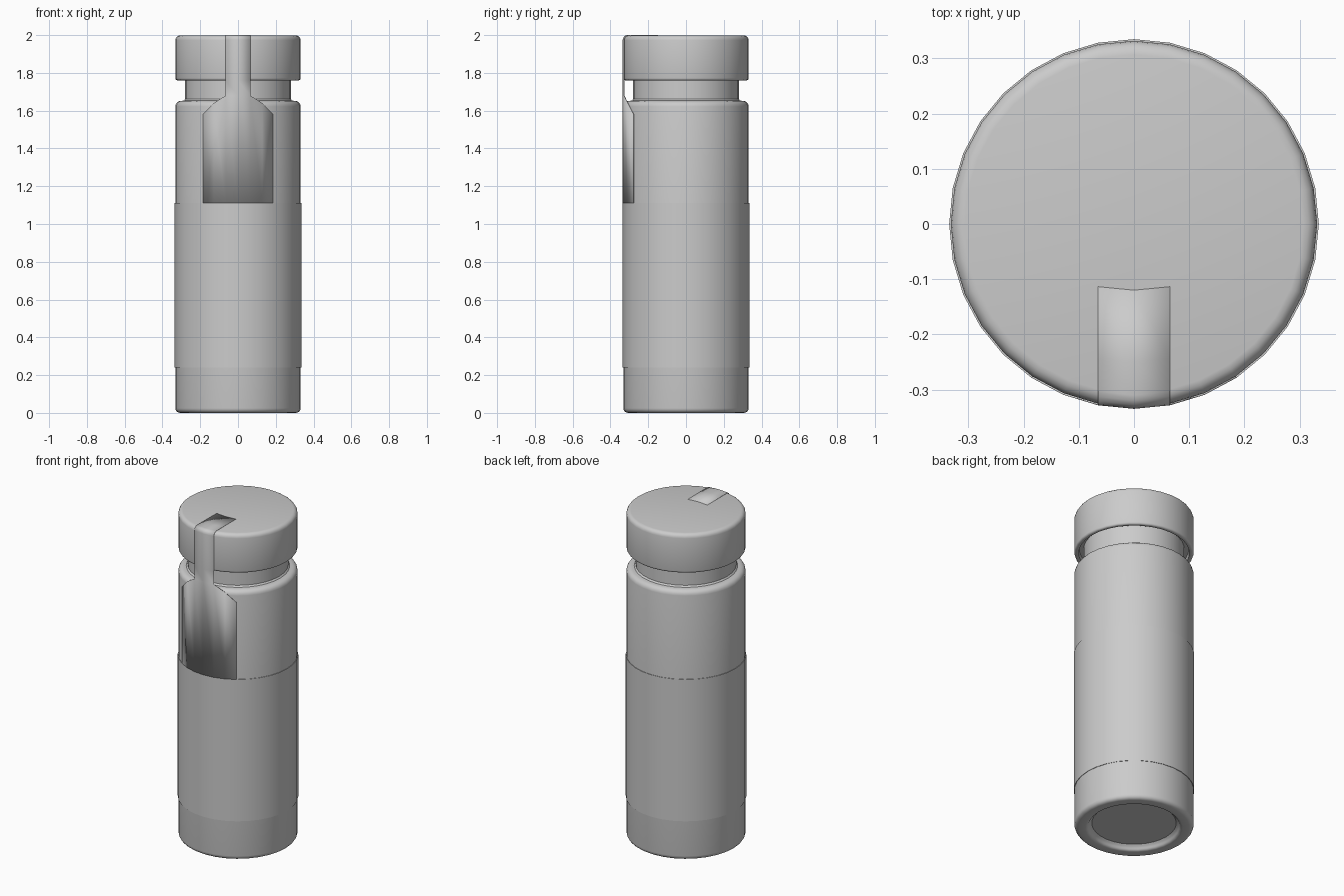
import bpy, bmesh, math

if "Cube" in bpy.data.objects:
    bpy.data.objects.remove(bpy.data.objects["Cube"])

SEG = 32
STEP = 2 * math.pi / SEG
R = 0.332          # body and cap radius
RL = 0.335         # paper radius


def finish(name, bm, angle=35):
    bmesh.ops.recalc_face_normals(bm, faces=bm.faces)
    me = bpy.data.meshes.new(name)
    bm.to_mesh(me)
    bm.free()
    ob = bpy.data.objects.new(name, me)
    bpy.context.collection.objects.link(ob)
    bpy.ops.object.select_all(action='DESELECT')
    ob.select_set(True)
    bpy.context.view_layer.objects.active = ob
    bpy.ops.object.shade_smooth_by_angle(angle=math.radians(angle))
    return ob


def lathe(name, profile, caps=True, closed=False):
    """Turn (radius, z) points around z; cap the ends or close the loop."""
    bm = bmesh.new()
    rings = [[bm.verts.new((r * math.cos(i * STEP), r * math.sin(i * STEP), z))
              for i in range(SEG)] for r, z in profile]
    pairs = list(zip(rings, rings[1:]))
    if closed:
        pairs.append((rings[-1], rings[0]))
    for a, b in pairs:
        for i in range(SEG):
            j = (i + 1) % SEG
            bm.faces.new((a[i], a[j], b[j], b[i]))
    if caps and not closed:
        bm.faces.new(rings[0])
        bm.faces.new(rings[-1])
    return finish(name, bm)


def arc(cr, cz, rad, a0, a1, n=4):
    return [(cr + rad * math.cos(math.radians(a0 + (a1 - a0) * i / n)),
             cz + rad * math.sin(math.radians(a0 + (a1 - a0) * i / n)))
            for i in range(n + 1)]


# Container body: recessed base, rounded foot and shoulder, plain neck
lathe("body", [(0.235, 0.03), (0.245, 0.022)]
      + arc(0.272, 0.022, 0.022, 200, 270)
      + arc(R - 0.025, 0.025, 0.025, 270, 360)
      + arc(R - 0.03, 1.622, 0.03, 0, 90)
      + [(0.288, 1.653), (0.28, 1.662), (0.28, 1.80)])

# Cap with a shallow recess underneath
lathe("cap", [(0.281, 1.79), (0.305, 1.79), (0.308, 1.762)]
      + arc(R - 0.012, 1.772, 0.012, 270, 360, 3)
      + arc(R - 0.025, 1.973, 0.025, 0, 90))

# Label wrapped around the body
lathe("label", [(R - 0.002, 0.24), (RL, 0.24), (RL, 1.11), (R - 0.002, 1.11)],
      closed=True)

# Seal strip: folds over the cap, bridges the neck, flares out onto the body
bm = bmesh.new()
flare = {0: 1.68, 1: 1.68, 2: 1.64, 3: 1.58}
over = ([(0.12, 1.999), (0.25, 2.0)] + arc(RL - 0.025, 1.975, 0.025, 90, 0)
        + [(RL, 1.76)])
cols = {}
for k in range(-3, 4):
    x, y = RL * math.sin(k * STEP), -RL * math.cos(k * STEP)
    path = over if abs(k) < 2 else []
    path = path + [(RL, flare[abs(k)]), (RL, 1.11)]
    cols[k] = [bm.verts.new((x, y + RL - r, z)) for r, z in path]
for k in range(-3, 3):
    a, b = cols[k], cols[k + 1]
    n = min(len(a), len(b))
    a, b = a[-n:], b[-n:]
    for i in range(n - 1):
        bm.faces.new((a[i], a[i + 1], b[i + 1], b[i]))
strip = finish("seal_strip", bm)
if strip.data.polygons[0].normal.z < 0:
    strip.data.flip_normals()
solid = strip.modifiers.new("thickness", 'SOLIDIFY')
solid.thickness = 0.003
solid.offset = -1
